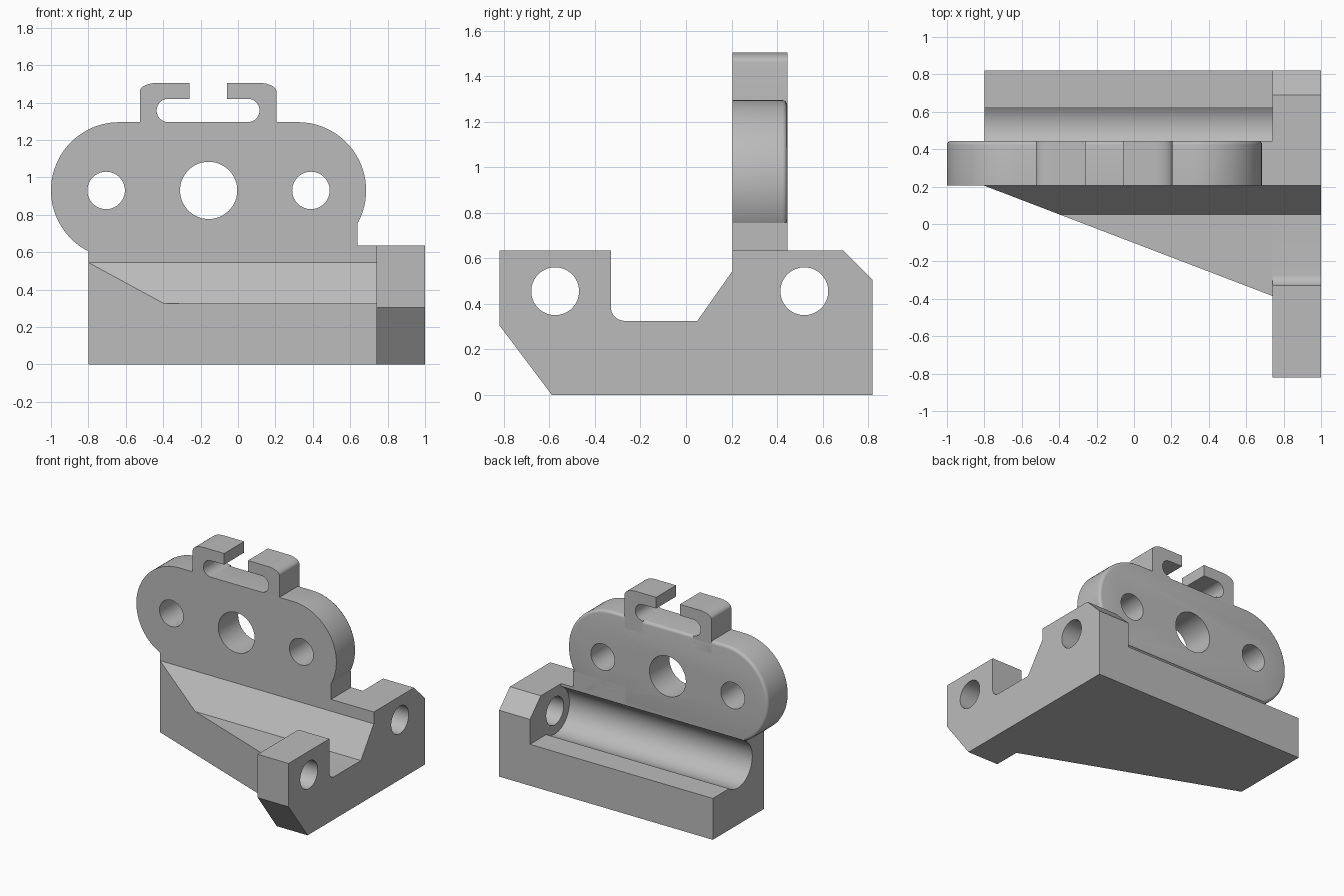
import bpy, bmesh
from math import sin, cos, pi, radians

cube = bpy.data.objects.get("Cube")
if cube:
    bpy.data.objects.remove(cube, do_unlink=True)

grey = bpy.data.materials.new("plain grey")
grey.use_nodes = True
grey.diffuse_color = (0.5, 0.5, 0.5, 1)
grey.node_tree.nodes["Principled BSDF"].inputs["Base Color"].default_value = (0.5, 0.5, 0.5, 1)

PLACE = {"x": lambda a, b, d: (d, a, b),
         "y": lambda a, b, d: (a, d, b),
         "z": lambda a, b, d: (a, b, d)}


def arc(ca, cb, r, start, end, n=24, rb=None):
    """Points on an arc, angles in degrees."""
    rb = rb or r
    steps = [radians(start + (end - start) * i / n) for i in range(n + 1)]
    return [(ca + r * cos(t), cb + rb * sin(t)) for t in steps]


def circle(ca, cb, r):
    return arc(ca, cb, r, 0, 360, 64)[:-1]


def prism(name, outline, axis, lo, hi, round_far=0):
    """Extrude an outline along an axis, optionally rounding the far rim."""
    bm = bmesh.new()
    near = [bm.verts.new(PLACE[axis](a, b, lo)) for a, b in outline]
    far = [bm.verts.new(PLACE[axis](a, b, hi)) for a, b in outline]
    n = len(outline)
    bm.faces.new(near)
    cap = bm.faces.new(far)
    for i in range(n):
        j = (i + 1) % n
        bm.faces.new((near[i], near[j], far[j], far[i]))
    bmesh.ops.recalc_face_normals(bm, faces=bm.faces[:])
    if round_far:
        bmesh.ops.bevel(bm, geom=list(cap.edges), offset=round_far,
                        segments=4, profile=0.5, affect="EDGES")
    mesh = bpy.data.meshes.new(name)
    bm.to_mesh(mesh)
    bm.free()
    mesh.materials.append(grey)
    obj = bpy.data.objects.new(name, mesh)
    bpy.context.collection.objects.link(obj)
    return obj


def activate(obj):
    bpy.ops.object.select_all(action="DESELECT")
    obj.select_set(True)
    bpy.context.view_layer.objects.active = obj


def cut(obj, *cutters):
    """Subtract cutters from a part and remove them."""
    for c in cutters:
        mod = obj.modifiers.new("cut", "BOOLEAN")
        mod.operation, mod.solver, mod.object = "DIFFERENCE", "EXACT", c
        activate(obj)
        bpy.ops.object.modifier_apply(modifier=mod.name)
        bpy.data.objects.remove(c, do_unlink=True)


# Shared sizes
TOP, FLOOR, LEDGE = 0.635, 0.325, 0.315
FRONT, BACK = 0.205, 0.445
PIN_Y, PIN_Z, GROOVE = 0.52, 0.455, 0.175
INNER = 0.74

# Side bracket with two pin holes
side = prism("side_bracket",
             [(-0.82, TOP), (-0.33, TOP)]
             + arc(-0.27, FLOOR + 0.06, 0.06, 180, 270, 10)
             + [(0.05, FLOOR), (FRONT, 0.545), (FRONT, TOP), (0.69, TOP),
                (0.82, 0.505), (0.82, 0), (-0.59, 0), (-0.82, 0.305)],
             "x", INNER, 1.0)
cut(side, *[prism("pin_cutter", circle(y, PIN_Z, 0.105), "x", 0.6, 1.1)
            for y in (-0.575, PIN_Y)])

# Tapered base with ramp, upright wall and round rear groove
base = prism("base",
             [(-0.5, 0), (0.82, 0), (0.82, LEDGE), (0.625, LEDGE)]
             + arc(PIN_Y, PIN_Z, GROOVE, -53.1, -244.6, 40)
             + [(BACK, TOP), (FRONT, TOP), (FRONT, 0.545), (0.05, FLOOR), (-0.5, FLOOR)],
             "x", -0.8, INNER)
cut(base, prism("taper_cutter", [(-0.9, 0.243), (0.9, -0.446), (0.9, -0.9), (-0.9, -0.9)],
                "z", -0.2, 0.9))

# Long rounded plate with a softened back rim
R, MID = 0.365, 0.93
plate = prism("mounting_plate",
              arc(0.32, MID, R, -90, 90, 40) + arc(-0.635, MID, R, 90, 270, 40),
              "y", FRONT, BACK, round_far=0.022)
cut(plate,
    prism("groove_cutter", circle(PIN_Y, PIN_Z, GROOVE), "x", -0.9, INNER),
    *[prism("hole_cutter", circle(x, MID, r), "y", 0, 0.7)
      for x, r in ((-0.705, 0.1), (-0.157, 0.153), (0.39, 0.1))])

# Neck filling the corner under the plate
neck = prism("plate_neck", [(0.2, 0.625), (0.64, 0.625), (0.64, 0.757), (0.2, 0.757)],
             "y", FRONT, BACK)

# Pair of hooks forming the open slot on top
hook = ([(-0.525, 1.2)] + arc(-0.43, 1.46, 0.095, 180, 90, 10, rb=0.045)
        + [(-0.26, 1.505), (-0.26, 1.42)]
        + arc(-0.3725, 1.3575, 0.0625, 90, 270, 20) + [(-0.3725, 1.2)])
hooks = [prism("right_hook", hook, "y", FRONT, BACK),
         prism("left_hook", [(-0.32 - x, z) for x, z in hook], "y", FRONT, BACK)]

# Smooth the curved surfaces, keep the edges crisp
for part in [side, base, plate, neck] + hooks:
    activate(part)
    bpy.ops.object.shade_smooth_by_angle(angle=radians(28))
